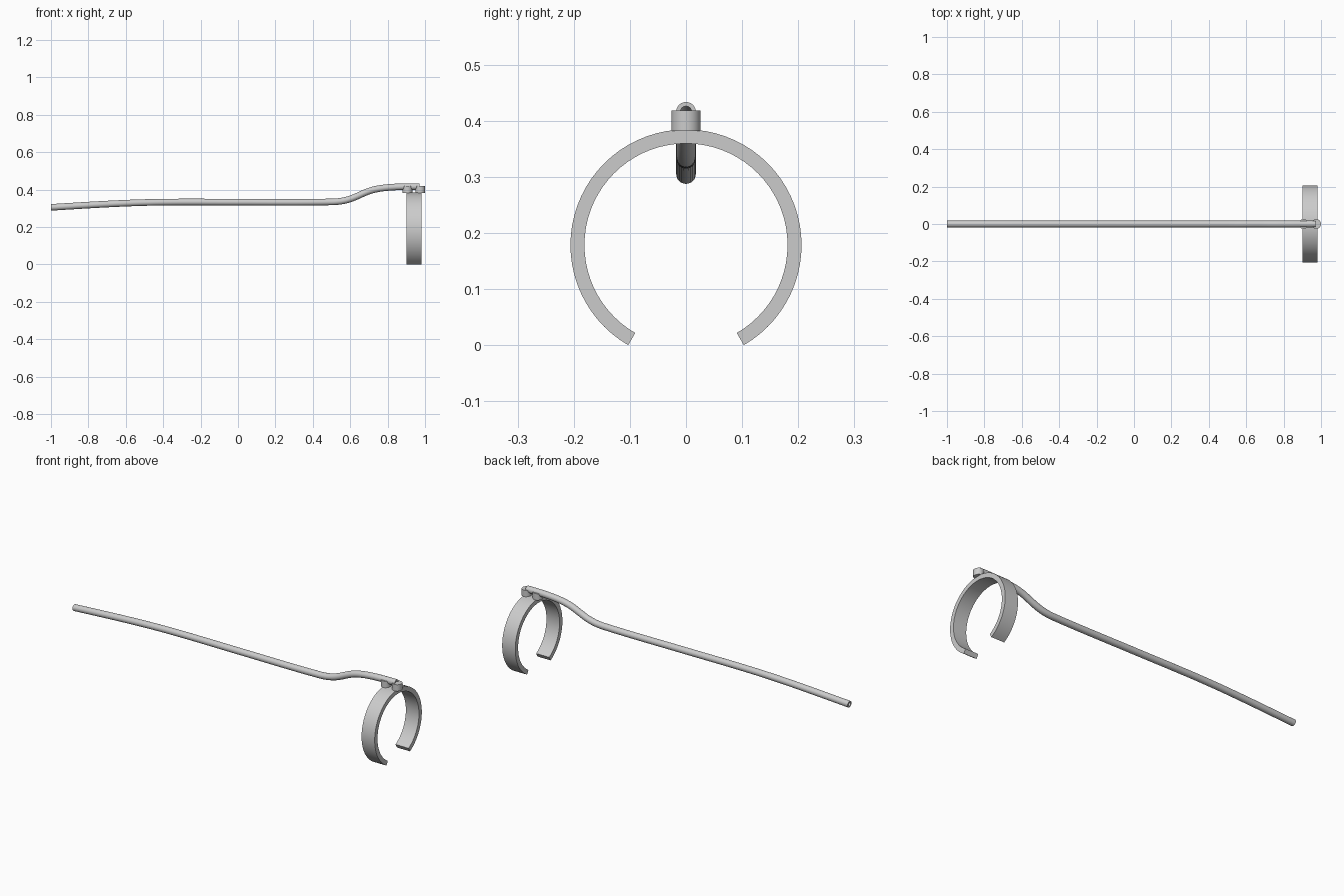
import bpy, bmesh
from math import sin, cos, pi, radians
from mathutils import Vector
from mathutils.geometry import interpolate_bezier

if "Cube" in bpy.data.objects:
    bpy.data.objects.remove(bpy.data.objects["Cube"])


def finish(name, bm):
    bmesh.ops.recalc_face_normals(bm, faces=bm.faces)
    me = bpy.data.meshes.new(name)
    bm.to_mesh(me)
    bm.free()
    ob = bpy.data.objects.new(name, me)
    bpy.context.collection.objects.link(ob)
    bpy.context.view_layer.objects.active = ob
    ob.select_set(True)
    bpy.ops.object.shade_smooth_by_angle(angle=radians(35))
    ob.select_set(False)
    return ob


def skin(bm, rings, closed):
    """Bridge closed vertex loops into a surface."""
    n = len(rings[0])
    for i in range(len(rings) if closed else len(rings) - 1):
        a, b = rings[i], rings[(i + 1) % len(rings)]
        for j in range(n):
            k = (j + 1) % n
            bm.faces.new((a[j], a[k], b[k], b[j]))


# Open spring clip: rectangular section swept through 300 degrees
CZ, RO, RI, X0, X1 = 0.1785, 0.206, 0.181, 0.90, 0.98
bm = bmesh.new()
rings = []
for i in range(61):
    a = radians(-60 + 300 * i / 60)
    rings.append([bm.verts.new((x, r * cos(a), CZ + r * sin(a)))
                  for x, r in ((X0, RI), (X1, RI), (X1, RO), (X0, RO))])
skin(bm, rings, False)
bm.faces.new(rings[0])
bm.faces.new(rings[-1])
finish("clip_ring", bm)

# Hollow bent tube: (x, z, slope) knots joined by smooth segments
knots = [(-1, 0.305, 0.06), (-0.45, 0.332, 0.02), (0.0, 0.333, 0), (0.5, 0.334, 0.02),
         (0.6, 0.35, 0.33), (0.71, 0.395, 0.3), (0.8, 0.411, 0.09), (0.97, 0.416, 0.0)]
path = []
for (xa, za, sa), (xb, zb, sb) in zip(knots, knots[1:]):
    h = (xb - xa) / 3
    pts = interpolate_bezier(Vector((xa, 0, za)), Vector((xa + h, 0, za + h * sa)),
                             Vector((xb - h, 0, zb - h * sb)), Vector((xb, 0, zb)), 9)
    path += pts if not path else pts[1:]


def tube_loops(bm, r):
    loops = []
    for i, p in enumerate(path):
        t = (path[min(i + 1, len(path) - 1)] - path[max(i - 1, 0)]).normalized()
        up = Vector((-t.z, 0, t.x))
        loops.append([bm.verts.new(p + Vector((0, r * cos(2 * pi * j / 24), 0))
                                   + up * r * sin(2 * pi * j / 24)) for j in range(24)])
    return loops


bm = bmesh.new()
outer, inner = tube_loops(bm, 0.0175), tube_loops(bm, 0.010)
skin(bm, outer + inner[::-1], True)
finish("bent_tube", bm)

# Two short posts joining the tube to the clip
for name, x in (("rear_post", 0.906), ("front_post", 0.974)):
    bm = bmesh.new()
    bmesh.ops.create_cone(bm, cap_ends=True, segments=32, radius1=0.026,
                          radius2=0.026, depth=0.036)
    bmesh.ops.translate(bm, verts=bm.verts, vec=(x, 0, 0.400))
    finish(name, bm)
